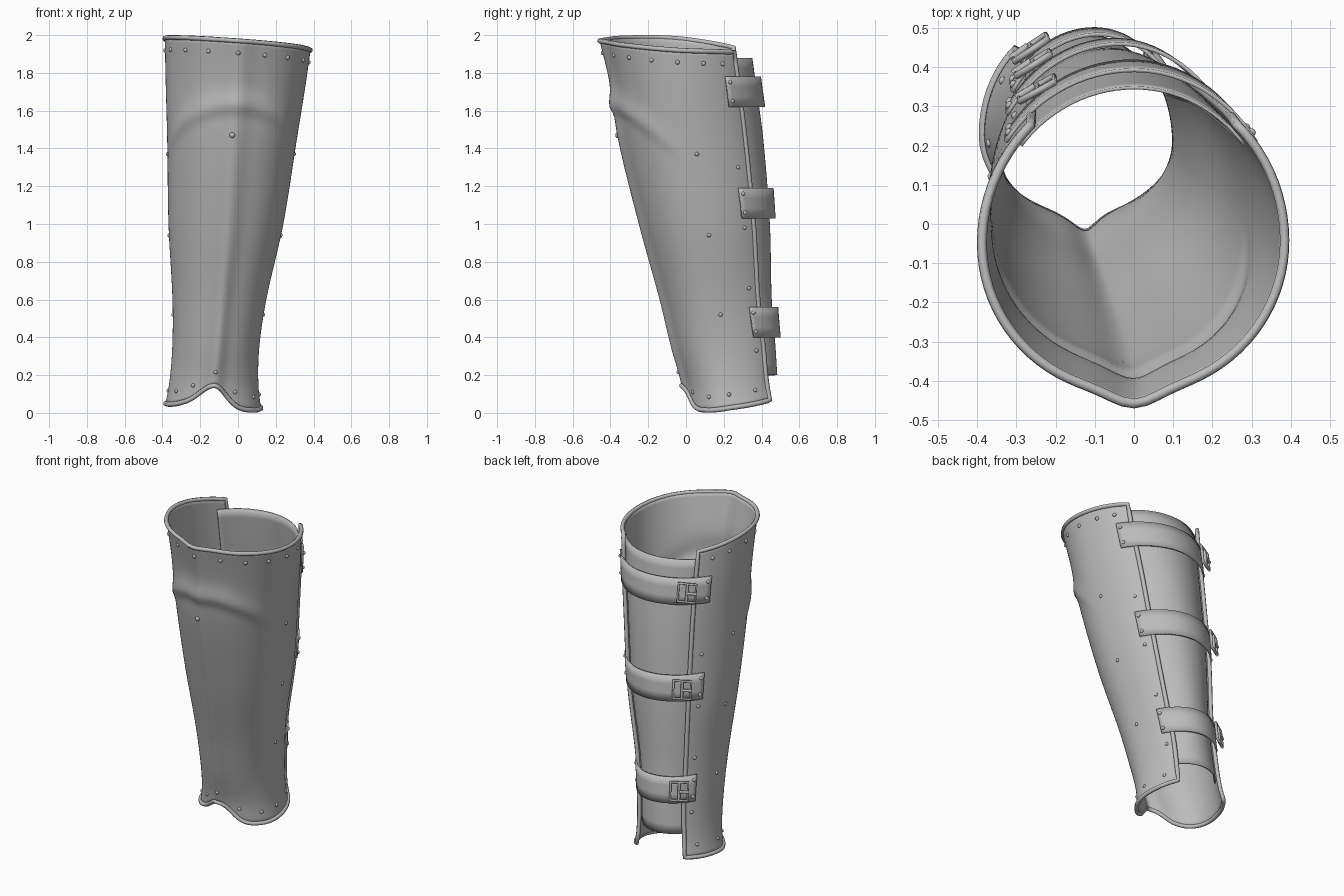
import bpy, bmesh, math
from mathutils import Vector, Matrix

if "Cube" in bpy.data.objects:
    bpy.data.objects.remove(bpy.data.objects["Cube"])

steel = bpy.data.materials.new("steel_grey")
steel.diffuse_color = (0.5, 0.5, 0.5, 1)
steel.use_nodes = True
steel.node_tree.nodes["Principled BSDF"].inputs["Base Color"].default_value = steel.diffuse_color
EDGE = 137  # angle from the front keel to each rear edge, degrees

# z, left x, right x, keel x, keel y, widest y, rear y
LEVELS = [
    (0.00, -.395, .125, -.135, -.01, .24, .54),
    (0.15, -.365, .108, -.125, -.025, .22, .505),
    (0.35, -.348, .113, -.105, -.08, .19, .49),
    (0.60, -.347, .150, -.085, -.14, .14, .47),
    (1.00, -.368, .240, -.050, -.25, .08, .46),
    (1.45, -.375, .312, -.020, -.36, .01, .425),
    (1.75, -.383, .360, .000, -.405, -.02, .385),
    (2.00, -.388, .395, .000, -.465, -.05, .35)]
TOP = [(-EDGE, 1.935), (-90, 1.982), (-45, 1.986), (0, 1.97), (45, 1.945), (90, 1.92), (EDGE, 1.91)]


def lerp_table(rows, t):
    """Smooth interpolation of table rows keyed by their first value."""
    t = min(max(t, rows[0][0]), rows[-1][0])
    i = max(k for k in range(len(rows) - 1) if rows[k][0] <= t)
    slope = lambda k, c: ((rows[min(k + 1, len(rows) - 1)][c] - rows[max(k - 1, 0)][c]) /
                          (rows[min(k + 1, len(rows) - 1)][0] - rows[max(k - 1, 0)][0]))
    a, b = rows[i], rows[i + 1]
    h = b[0] - a[0]
    s = (t - a[0]) / h
    return [a[c] * (2*s**3 - 3*s*s + 1) + b[c] * (3*s*s - 2*s**3)
            + h * (slope(i, c) * (s**3 - 2*s*s + s) + slope(i + 1, c) * (s**3 - s*s))
            for c in range(1, len(a))]


def top_z(deg):
    return lerp_table(TOP, deg)[0]


def bottom_z(deg):
    width, low = (22, .014) if deg > 0 else (28, .014 + .03 * min(1, -deg / 40))
    rise = max(0, (abs(deg) - 60) / (EDGE - 60))
    return low + (.131 + .014 - low) * math.exp(-(deg / width) ** 2) + (.068 - low) * rise ** 1.5


def surface(deg, z, offset=0.0):
    """Point on the leg form at an angle from the front and a height."""
    xl, xr, xf, yf, cy, yb = lerp_table(LEVELS, z)
    a = math.radians(deg)
    s, c = math.sin(a), math.cos(a)
    d = (deg + 180) % 360 - 180
    keel = .03 * math.exp(-(d / 11) ** 2) if abs(d) < 60 else 0   # pointed front line
    rx = (xr - xf if s > 0 else xf - xl)
    ry = (cy - yf - .03 if c > 0 else yb - cy)
    # raised fold below the knee
    fold_z = 1.625 - .15 * (d / 62) ** 2
    fade = max(0, 1 - (d / 85) ** 2)
    g = (z - fold_z) / (.035 if z < fold_z else .07)
    push = offset + .020 * fade * math.exp(-g * g)
    return Vector((xf + (rx + push) * s, cy - (ry + push + keel) * c, z))


def normal(deg, z):
    du = surface(deg + 1, z) - surface(deg - 1, z)
    dv = surface(deg, z + .01) - surface(deg, z - .01)
    return du.cross(dv).normalized()


def add_mesh(name, bm, angle=35):
    me = bpy.data.meshes.new(name)
    bm.to_mesh(me)
    bm.free()
    ob = bpy.data.objects.new(name, me)
    bpy.context.collection.objects.link(ob)
    me.materials.append(steel)
    bpy.ops.object.select_all(action='DESELECT')
    ob.select_set(True)
    bpy.context.view_layer.objects.active = ob
    bpy.ops.object.shade_smooth_by_angle(angle=math.radians(angle))
    return ob


def sheet(name, a0, a1, nu, nv, low, high, offset, thick):
    """Curved sheet following the leg form between two angles and two heights."""
    bm = bmesh.new()
    grid = []
    for j in range(nv + 1):
        row = []
        for i in range(nu + 1):
            d = a0 + (a1 - a0) * i / nu
            z = low(d) + (high(d) - low(d)) * j / nv
            row.append(bm.verts.new(surface(d, z, offset)))
        grid.append(row)
    for j in range(nv):
        for i in range(nu):
            bm.faces.new((grid[j][i], grid[j][i+1], grid[j+1][i+1], grid[j+1][i]))
    ob = add_mesh(name, bm)
    mod = ob.modifiers.new("thickness", 'SOLIDIFY')
    mod.thickness, mod.offset = thick, -1
    return ob


def tubes(name, paths, radius, cyclic):
    cu = bpy.data.curves.new(name, 'CURVE')
    cu.dimensions = '3D'
    cu.bevel_depth, cu.bevel_resolution, cu.use_fill_caps = radius, 1, True
    for pts, closed in zip(paths, cyclic):
        sp = cu.splines.new('POLY')
        sp.points.add(len(pts) - 1)
        for p, q in zip(sp.points, pts):
            p.co = (*q, 1)
        sp.use_cyclic_u = closed
    cu.materials.append(steel)
    ob = bpy.data.objects.new(name, cu)
    bpy.context.collection.objects.link(ob)
    return ob


# Main shin shell, open at the rear
sheet("shin_shell", -EDGE, EDGE, 96, 72, bottom_z, top_z, 0, .010)

# Rolled rim running round every edge of the shell
N = 64
angles = [-EDGE + 2 * EDGE * i / N for i in range(N + 1)]
rim = [surface(d, bottom_z(d)) for d in angles]
for k in range(1, 30):
    rim.append(surface(EDGE, bottom_z(EDGE) + (top_z(EDGE) - bottom_z(EDGE)) * k / 30))
rim += [surface(d, top_z(d)) for d in reversed(angles)]
for k in range(29, 0, -1):
    rim.append(surface(-EDGE, bottom_z(-EDGE) + (top_z(-EDGE) - bottom_z(-EDGE)) * k / 30))
tubes("rolled_rim", [rim], .013, [True])

# Calf panel closing the rear gap from inside
sheet("calf_panel", 128, 232, 28, 30, lambda d: .2, lambda d: 1.88, -.016, .008)

# Straps, their buckles and end rivets
rivets = []
for idx, zc in enumerate((.48, 1.11, 1.70)):
    sheet(f"strap_{idx + 1}", 124, 236, 30, 3, lambda d: zc - .08, lambda d: zc + .08, .016, .010)
    d = 216
    n = normal(d, zc)
    up = (surface(d, zc + .03) - surface(d, zc - .03)).normalized()
    side = up.cross(n).normalized()
    mid = surface(d, zc, .030)
    at = lambda u, v, w=0: mid + side * u + up * v + n * w
    frame = [at(-.05, -.055), at(.05, -.055, .015), at(.05, .055, .015), at(-.05, .055)]
    bar = [at(0, -.055, .008), at(0, .055, .008)]
    tongue = [at(0, 0, .016), at(.055, 0, .022)]
    tubes(f"buckle_{idx + 1}", [frame, bar, tongue], .009, [True, False, False])
    for ang in (127, 233):
        rivets += [(ang, zc - .05, .017, .011), (ang, zc + .05, .017, .011)]

# Rivets along the top, the bottom, the rear edges and the sides
for d in (-124, -108, -88, -67, -46, -24, 0, 22, 44, 66, 88, 108, 124):
    rivets.append((d, top_z(d) - .065, 0, .012))
for d in (-120, -85, -55, -28, 0, 28, 60, 90, 120):
    rivets.append((d, bottom_z(d) + .07, 0, .011))
for s in (-1, 1):
    rivets += [(s * 127, z, 0, .011) for z in (.33, .66, .98, 1.30)]
    rivets += [(s * 95, z, 0, .011) for z in (.52, .94, 1.37)]
rivets.append((-2, 1.47, 0, .015))
bm = bmesh.new()
for d, z, off, r in rivets:
    m = (Matrix.Translation(surface(d, z, off)) @ normal(d, z).to_track_quat('Z', 'Y').to_matrix().to_4x4()
         @ Matrix.Diagonal((1, 1, .8, 1)))
    bmesh.ops.create_uvsphere(bm, u_segments=10, v_segments=6, radius=r, matrix=m)
add_mesh("rivets", bm, 60)
